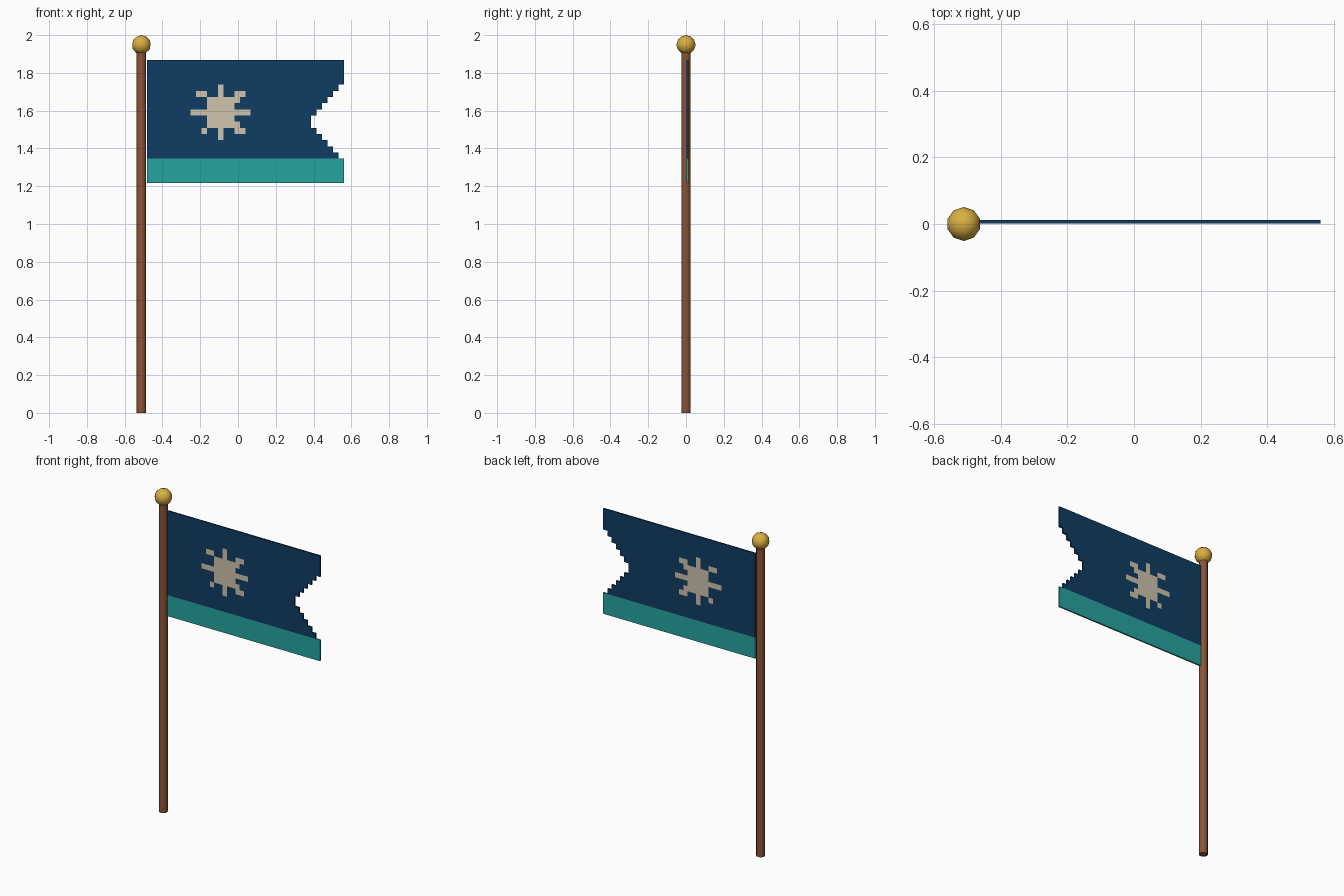
import bpy, bmesh, math
from mathutils import Vector

if "Cube" in bpy.data.objects:
    bpy.data.objects.remove(bpy.data.objects["Cube"])

POLE_X = -0.5115


def material(name, rgb):
    m = bpy.data.materials.new(name)
    m.diffuse_color = (*rgb, 1.0)
    m.use_nodes = True
    m.node_tree.nodes["Principled BSDF"].inputs["Base Color"].default_value = m.diffuse_color
    return m


wood = material("brown wood", (0.26, 0.088, 0.036))
gold = material("gold", (0.70, 0.43, 0.055))
navy = material("navy cloth", (0.0048, 0.046, 0.125))
teal = material("teal cloth", (0.019, 0.37, 0.345))
cream = material("cream cloth", (0.62, 0.55, 0.42))

# Pole
bpy.ops.mesh.primitive_cylinder_add(vertices=12, radius=0.025, depth=1.92,
                                    location=(POLE_X, 0, 0.96))
pole = bpy.context.object
pole.name = "pole"
pole.data.materials.append(wood)
bpy.ops.object.shade_smooth_by_angle(angle=math.radians(40))

# Ball on top of the pole
bpy.ops.mesh.primitive_ico_sphere_add(subdivisions=2, radius=0.051,
                                      location=(POLE_X, 0, 1.949))
ball = bpy.context.object
ball.name = "finial_ball"
ball.data.materials.append(gold)
bpy.ops.object.shade_smooth_by_angle(angle=math.radians(40))

# Flag: a grid of square-edged cells with a stepped notch in the free end
COLS, ROWS, STRIPE_ROW = 36, 20, 16
LEFT, RIGHT, TOP, BOTTOM = -0.483, 0.56, 1.868, 1.216
Y_FRONT, THICK = 0.002, 0.010
CW, CH = (RIGHT - LEFT) / COLS, (TOP - BOTTOM) / ROWS

# Sunburst emblem, one string per row, starting at column 8 and row 4
EMBLEM = ["     #     ",
          " ## #### ##"[:1] + "##  #  ## ",
          "   ######  ",
          "   #####   ",
          "###########",
          "   #####   ",
          "   ######  ",
          "  #  #  ## ",
          "     #     "]


def row_length(row):
    if 4 <= row <= 15:
        return COLS - min(row - 3, 16 - row)
    return COLS


def cell_color(col, row):
    if row >= STRIPE_ROW:
        return 1
    r, c = row - 4, col - 8
    if 0 <= r < len(EMBLEM) and 0 <= c < 11 and EMBLEM[r][c] == "#":
        return 2
    return 0


bm = bmesh.new()
verts = {}


def corner(c, r):
    if (c, r) not in verts:
        verts[c, r] = bm.verts.new((LEFT + c * CW, Y_FRONT, TOP - r * CH))
    return verts[c, r]


for row in range(ROWS):
    for col in range(row_length(row)):
        bm.faces.new([corner(col, row), corner(col, row + 1),
                      corner(col + 1, row + 1), corner(col + 1, row)])

# Give the cloth thickness
front = bm.faces[:]
ext = bmesh.ops.extrude_face_region(bm, geom=front, use_keep_orig=True)
moved = [g for g in ext["geom"] if isinstance(g, bmesh.types.BMVert)]
bmesh.ops.translate(bm, verts=moved, vec=(0, THICK, 0))
bmesh.ops.recalc_face_normals(bm, faces=bm.faces[:])

# Colour each face by the cell it belongs to
for f in bm.faces:
    p = f.calc_center_median() - f.normal * 0.005
    f.material_index = cell_color(int((p.x - LEFT) / CW), int((TOP - p.z) / CH))

mesh = bpy.data.meshes.new("flag")
bm.to_mesh(mesh)
bm.free()
flag = bpy.data.objects.new("flag", mesh)
for m in (navy, teal, cream):
    mesh.materials.append(m)
bpy.context.collection.objects.link(flag)
